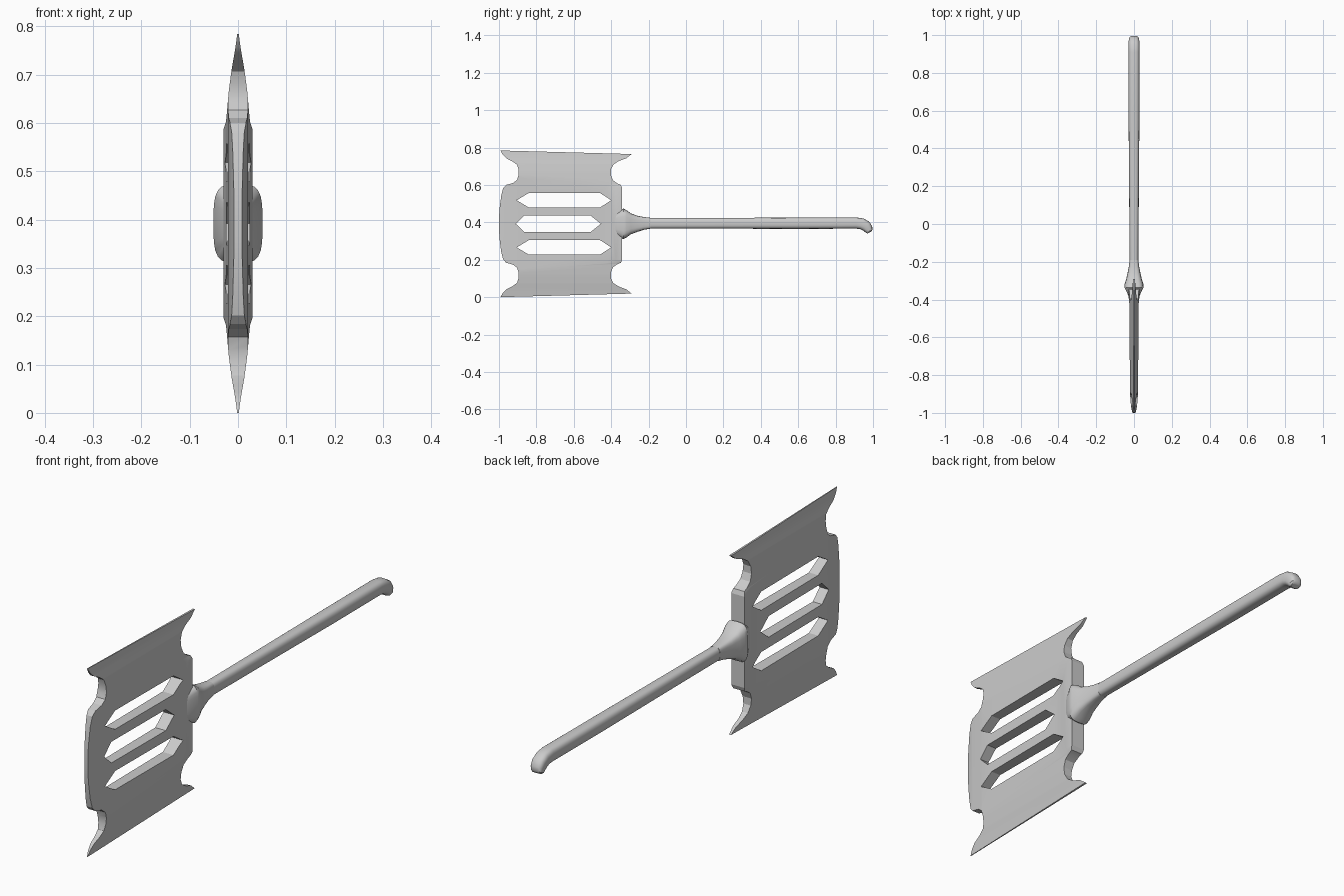
import bpy, bmesh, math
from mathutils import Vector

if "Cube" in bpy.data.objects:
    bpy.data.objects.remove(bpy.data.objects["Cube"])

ZC = 0.392  # height of the symmetry plane


def prism(name, pts, axis, lo, hi):
    """Extrude a 2D polygon along axis: x -> (y,z), y -> (x,z), z -> (x,y)."""
    put = {'x': lambda a, b, t: (t, a, b),
           'y': lambda a, b, t: (a, t, b),
           'z': lambda a, b, t: (a, b, t)}[axis]
    bm = bmesh.new()
    bot = [bm.verts.new(put(a, b, lo)) for a, b in pts]
    top = [bm.verts.new(put(a, b, hi)) for a, b in pts]
    n = len(pts)
    bm.faces.new(bot)
    bm.faces.new(top)
    for i in range(n):
        j = (i + 1) % n
        bm.faces.new((bot[i], bot[j], top[j], top[i]))
    bmesh.ops.recalc_face_normals(bm, faces=bm.faces)
    return finish(name, bm)


def finish(name, bm):
    me = bpy.data.meshes.new(name)
    bm.to_mesh(me)
    bm.free()
    ob = bpy.data.objects.new(name, me)
    bpy.context.collection.objects.link(ob)
    return ob


def boolean(ob, other, op):
    m = ob.modifiers.new(op, 'BOOLEAN')
    m.operation, m.object, m.solver = op, other, 'EXACT'
    bpy.context.view_layer.objects.active = ob
    bpy.ops.object.modifier_apply(modifier=m.name)
    bpy.data.objects.remove(other)


def smooth(ob, deg):
    bpy.ops.object.select_all(action='DESELECT')
    ob.select_set(True)
    bpy.context.view_layer.objects.active = ob
    bpy.ops.object.shade_smooth_by_angle(angle=math.radians(deg))


# Blade silhouette: upper half from front to back, mirrored downward
upper = [(-1, 0.03), (-0.997, 0.08), (-0.988, 0.15), (-0.978, 0.19), (-0.962, 0.208),
         (-0.925, 0.218), (-0.903, 0.235), (-0.895, 0.262), (-0.895, 0.29),
         (-0.903, 0.315), (-0.925, 0.332), (-0.96, 0.35), (-0.98, 0.37), (-0.992, 0.392),
         (-0.29, 0.373), (-0.32, 0.35), (-0.36, 0.335), (-0.388, 0.317), (-0.402, 0.29),
         (-0.402, 0.26), (-0.39, 0.232), (-0.365, 0.215), (-0.348, 0.208), (-0.341, 0.19)]
outline = [(y, ZC + z) for y, z in upper] + [(y, ZC - z) for y, z in reversed(upper)]
blade = prism("blade", outline, 'x', -0.1, 0.1)

# Thickness by height: flat body with two tapering cutting edges
half = [(0.001, 0.396), (0.006, 0.36), (0.013, 0.32), (0.019, 0.275), (0.023, 0.23),
        (0.025, 0.21), (0.03, 0.195)]
right = [(x, ZC + z) for x, z in half] + [(x, ZC - z) for x, z in reversed(half)]
section = right + [(-x, z) for x, z in reversed(right)]
boolean(blade, prism("section", section, 'y', -1.2, 0.2), 'INTERSECT')

# Thickness by length: slim nose, thicker back flange
plan_r = [(0.008, -1.001), (0.016, -0.965), (0.021, -0.9), (0.025, -0.42), (0.03, -0.375),
          (0.03, -0.2)]
plan = plan_r + [(-x, y) for x, y in reversed(plan_r)]
boolean(blade, prism("plan", plan, 'z', -0.5, 1.5), 'INTERSECT')

# Three pointed slots
for dz, h, y0, y1, y2, y3 in ((0.126, 0.039, -0.905, -0.84, -0.46, -0.40),
                              (0, 0.044, -0.91, -0.865, -0.51, -0.455),
                              (-0.126, 0.039, -0.905, -0.84, -0.46, -0.40)):
    z = ZC + dz
    hexa = [(y0, z), (y1, z + h), (y2, z + h), (y3, z), (y2, z - h), (y1, z - h)]
    boolean(blade, prism("slot", hexa, 'x', -0.2, 0.2), 'DIFFERENCE')
smooth(blade, 20)


def loft(name, rings, power, n=24):
    """Skin superellipse rings: (y, z, half width, half height, tilt in degrees)."""
    bm = bmesh.new()
    loops = []
    for y, z, hx, hz, tilt in rings:
        t = math.radians(tilt)
        up = Vector((0, math.sin(t), math.cos(t)))
        loop = []
        for i in range(n):
            a = 2 * math.pi * i / n
            c, s = math.cos(a), math.sin(a)
            u = math.copysign(abs(c) ** (2 / power), c) * hx
            v = math.copysign(abs(s) ** (2 / power), s) * hz
            loop.append(bm.verts.new(Vector((u, y, z)) + up * v))
        loops.append(loop)
    for a, b in zip(loops, loops[1:]):
        for i in range(n):
            j = (i + 1) % n
            bm.faces.new((a[i], a[j], b[j], b[i]))
    bm.faces.new(loops[0])
    bm.faces.new(loops[-1])
    bmesh.ops.recalc_face_normals(bm, faces=bm.faces)
    return finish(name, bm)


# Flared collar gripping the back of the blade
collar = loft("collar", [(-0.395, ZC, 0.022, 0.05, 0), (-0.335, ZC, 0.051, 0.082, 0),
                         (-0.318, ZC, 0.050, 0.073, 0), (-0.295, ZC, 0.042, 0.056, 0),
                         (-0.26, ZC, 0.034, 0.043, 0), (-0.225, 0.394, 0.027, 0.034, 0),
                         (-0.19, 0.395, 0.023, 0.029, 0)], 3.6)
smooth(collar, 35)

# Long handle with a hooked pommel
handle = loft("handle", [(-0.30, 0.395, 0.023, 0.029, 0), (-0.19, 0.395, 0.023, 0.029, 0),
                         (0.2, 0.395, 0.026, 0.029, 0), (0.6, 0.395, 0.029, 0.030, 0),
                         (0.91, 0.396, 0.029, 0.030, 0), (0.94, 0.392, 0.029, 0.030, 20),
                         (0.962, 0.380, 0.029, 0.029, 42), (0.974, 0.365, 0.027, 0.025, 60),
                         (0.979, 0.352, 0.025, 0.019, 66), (0.980, 0.345, 0.018, 0.011, 66)],
              2.8)
smooth(handle, 35)
